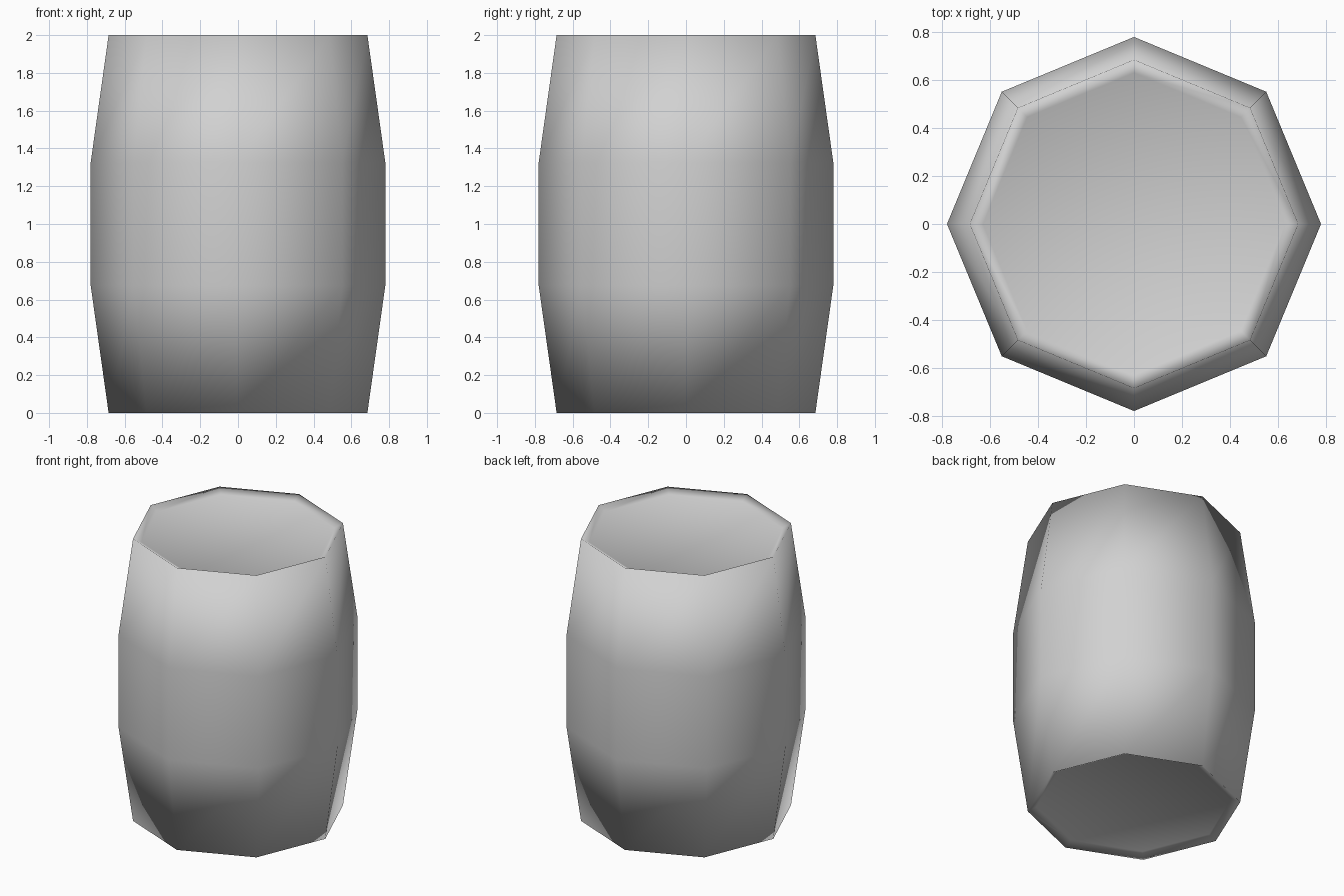
import bpy
import bmesh
from math import cos, sin, pi

cube = bpy.data.objects.get("Cube")
if cube:
    bpy.data.objects.remove(cube, do_unlink=True)

SIDES = 8

# Plain grey material
grey = bpy.data.materials.new("plain_grey")
grey.use_nodes = True
colour = (0.64, 0.64, 0.64, 1.0)
grey.diffuse_color = colour
grey.node_tree.nodes["Principled BSDF"].inputs["Base Color"].default_value = colour

# Lower half profile (radius, height) from recessed lid to belly, then mirrored
half = [(0.63, 0.03), (0.685, 0.0), (0.78, 0.675)]
profile = half + [(r, 2.0 - z) for r, z in reversed(half)]

# Rings of vertices around the barrel
bm = bmesh.new()
rings = []
for radius, z in profile:
    angles = [2 * pi * i / SIDES for i in range(SIDES)]
    rings.append([bm.verts.new((radius * cos(a), radius * sin(a), z)) for a in angles])

# Staves and rims
for low, high in zip(rings, rings[1:]):
    for i in range(SIDES):
        j = (i + 1) % SIDES
        bm.faces.new((low[i], low[j], high[j], high[i]))

# Recessed bottom and top lids
bm.faces.new(rings[0][::-1])
bm.faces.new(rings[-1])
bmesh.ops.recalc_face_normals(bm, faces=bm.faces)
for face in bm.faces:
    face.smooth = True

mesh = bpy.data.meshes.new("barrel")
bm.to_mesh(mesh)
bm.free()
mesh.materials.append(grey)
barrel = bpy.data.objects.new("barrel", mesh)
bpy.context.collection.objects.link(barrel)
